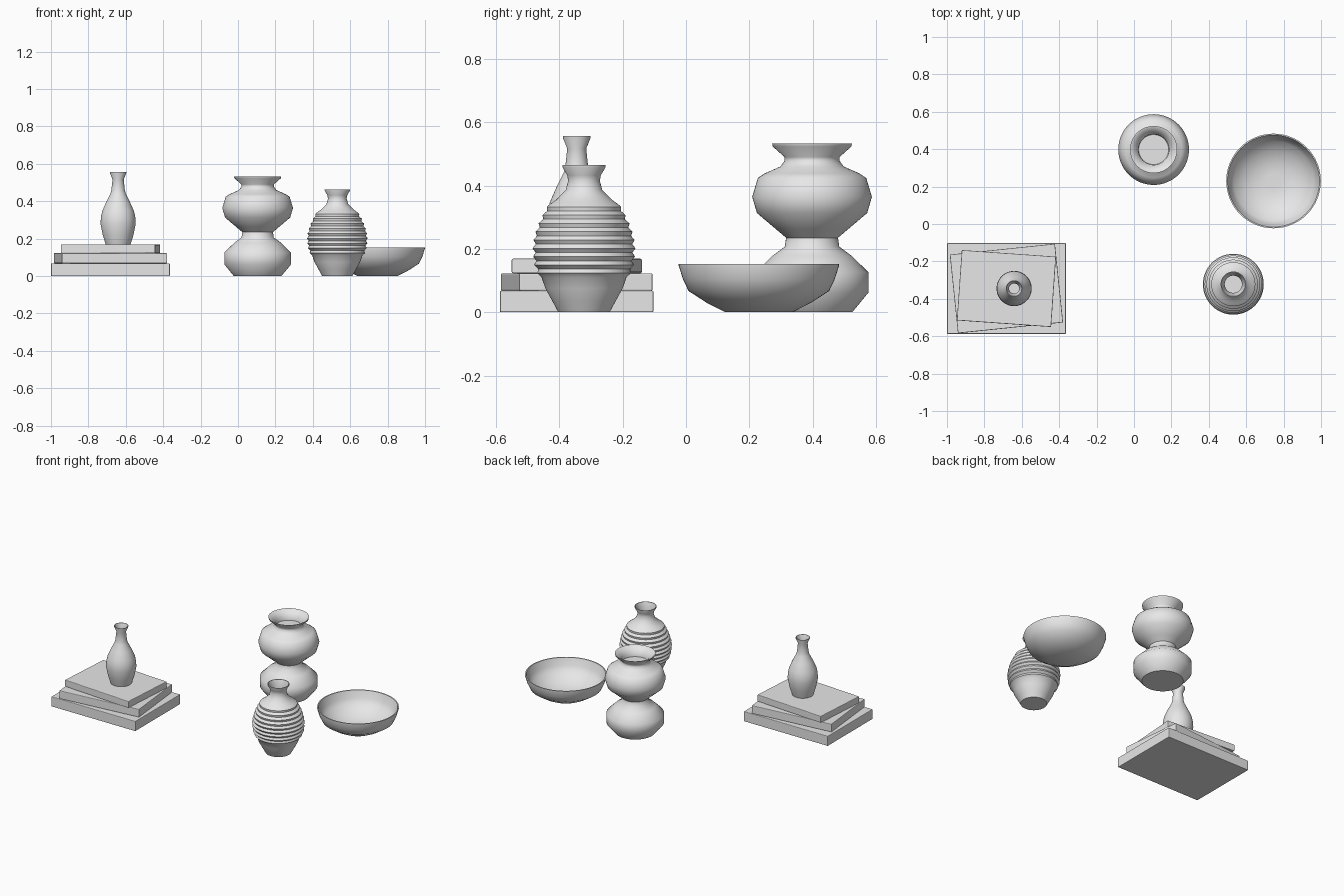
import bpy, bmesh, math

clay = bpy.data.materials.new("pale_grey")
clay.diffuse_color = (0.8, 0.8, 0.8, 1)


def finish(bm, name, loc, rot=0.0):
    bmesh.ops.recalc_face_normals(bm, faces=bm.faces)
    me = bpy.data.meshes.new(name)
    bm.to_mesh(me)
    bm.free()
    me.materials.append(clay)
    ob = bpy.data.objects.new(name, me)
    ob.location = loc
    ob.rotation_euler.z = rot
    bpy.context.collection.objects.link(ob)
    return ob


def lathe(name, profile, loc, angle, segs=64):
    """Spin (radius, height) points; both ends close to a flat disc."""
    bm = bmesh.new()
    rings = []
    for r, z in profile:
        rings.append([bm.verts.new((r * math.cos(2 * math.pi * i / segs),
                                    r * math.sin(2 * math.pi * i / segs), z))
                      for i in range(segs)])
    for a, b in zip(rings, rings[1:]):
        for i in range(segs):
            j = (i + 1) % segs
            bm.faces.new((a[i], a[j], b[j], b[i]))
    bm.faces.new(rings[0][::-1])
    bm.faces.new(rings[-1])
    ob = finish(bm, name, loc)
    bpy.ops.object.select_all(action='DESELECT')
    ob.select_set(True)
    bpy.context.view_layer.objects.active = ob
    bpy.ops.object.shade_smooth_by_angle(angle=math.radians(angle))
    return ob


def book(name, w, d, z0, z1, rot):
    bm = bmesh.new()
    bmesh.ops.create_cube(bm, size=1)
    bmesh.ops.scale(bm, vec=(w, d, z1 - z0), verts=bm.verts)
    bmesh.ops.bevel(bm, geom=bm.edges[:], offset=0.004, segments=2,
                    profile=0.5, affect='EDGES')
    finish(bm, name, (-0.682, -0.345, (z0 + z1) / 2), math.radians(rot))


# Stack of three books, each turned a little
book("bottom_book", 0.635, 0.485, 0.0, 0.068, 0)
book("middle_book", 0.565, 0.423, 0.068, 0.123, 5.9)
book("top_book", 0.505, 0.377, 0.123, 0.169, -4)

# Small bottle vase on the books
lathe("bottle_vase", [
    (0.066, 0), (0.082, 0.05), (0.094, 0.11), (0.092, 0.145), (0.085, 0.178),
    (0.063, 0.228), (0.041, 0.272), (0.036, 0.29), (0.030, 0.348),
    (0.044, 0.382), (0.044, 0.387),
    (0.041, 0.387), (0.027, 0.348), (0.030, 0.28)],
    (-0.641, -0.345, 0.169), 50)

# Double-bellied vase
lathe("double_belly_vase", [
    (0.127, 0), (0.178, 0.062), (0.178, 0.126), (0.125, 0.178), (0.086, 0.207),
    (0.082, 0.235), (0.115, 0.263), (0.174, 0.313), (0.189, 0.364),
    (0.171, 0.424), (0.150, 0.438), (0.100, 0.46), (0.087, 0.478),
    (0.087, 0.49), (0.124, 0.523), (0.126, 0.532),
    (0.121, 0.532), (0.083, 0.495), (0.080, 0.47)],
    (0.105, 0.398, 0), 50)

# Ribbed vase: ridges follow the belly curve
belly = [(0.135, 0.11), (0.150, 0.15), (0.155, 0.2), (0.150, 0.24),
         (0.136, 0.28), (0.117, 0.32), (0.102, 0.346)]


def belly_radius(z):
    for (r0, z0), (r1, z1) in zip(belly, belly[1:]):
        if z <= z1:
            return r0 + (r1 - r0) * (z - z0) / (z1 - z0)
    return belly[-1][0]


ribs = []
count = 9
step = (0.346 - 0.11) / count
for k in range(count):
    z = 0.11 + k * step
    ribs += [(belly_radius(z) - 0.001, z),
             (belly_radius(z + step * 0.5) + 0.008, z + step * 0.5)]
lathe("ribbed_vase", [(0.081, 0), (0.100, 0.035), (0.122, 0.075)] + ribs + [
    (0.101, 0.346), (0.088, 0.355), (0.058, 0.385), (0.050, 0.415),
    (0.053, 0.432), (0.068, 0.458), (0.068, 0.464),
    (0.064, 0.464), (0.046, 0.415), (0.050, 0.36)],
    (0.531, -0.322, 0), 40)

# Wide open bowl
lathe("bowl", [
    (0.106, 0), (0.165, 0.03), (0.222, 0.067), (0.240, 0.105), (0.253, 0.147),
    (0.253, 0.153), (0.246, 0.153), (0.230, 0.105), (0.212, 0.074),
    (0.160, 0.04), (0.100, 0.012), (0.04, 0.01)],
    (0.746, 0.230, 0), 50)
